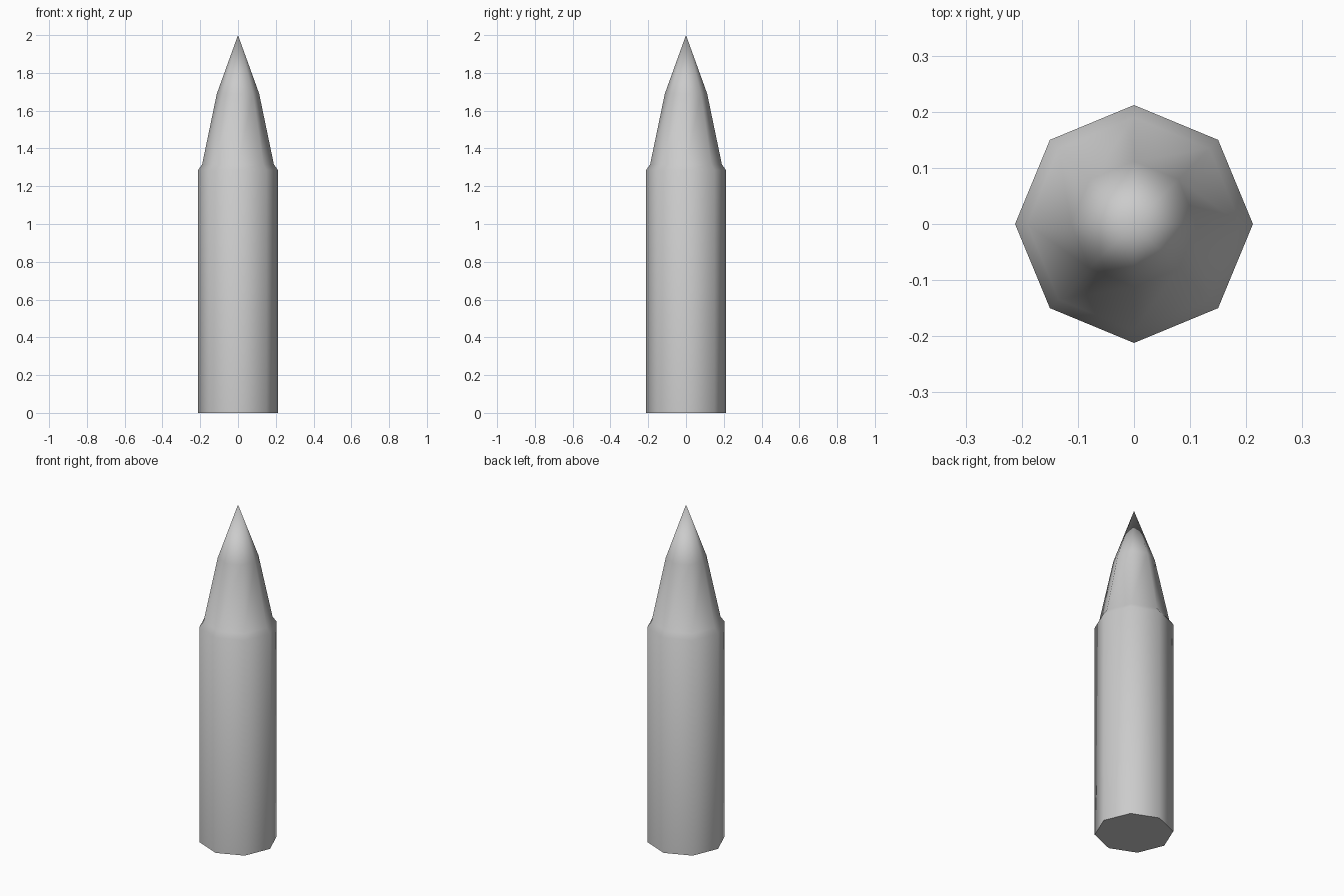
import bpy, bmesh, math

if "Cube" in bpy.data.objects:
    bpy.data.objects.remove(bpy.data.objects["Cube"])

SIDES = 8
# Profile as (radius, height): straight case, small shoulder, two-step nose
PROFILE = [(0.212, 0.0), (0.212, 1.285), (0.19, 1.315), (0.112, 1.69)]
TIP_Z = 2.0

bm = bmesh.new()

# Stacked octagonal rings
rings = []
for r, z in PROFILE:
    rings.append([bm.verts.new((r * math.cos(2 * math.pi * i / SIDES),
                                r * math.sin(2 * math.pi * i / SIDES), z))
                  for i in range(SIDES)])

# Side walls
for low, high in zip(rings, rings[1:]):
    for i in range(SIDES):
        j = (i + 1) % SIDES
        bm.faces.new((low[i], low[j], high[j], high[i]))

# Pointed tip
tip = bm.verts.new((0, 0, TIP_Z))
for i in range(SIDES):
    bm.faces.new((rings[-1][i], rings[-1][(i + 1) % SIDES], tip))

# Flat base
bm.faces.new(rings[0][::-1])

mesh = bpy.data.meshes.new("cartridge")
bm.to_mesh(mesh)
bm.free()
cartridge = bpy.data.objects.new("cartridge", mesh)
bpy.context.collection.objects.link(cartridge)

# Smooth sides, sharp base edge
bpy.context.view_layer.objects.active = cartridge
cartridge.select_set(True)
bpy.ops.object.shade_smooth_by_angle(angle=math.radians(60))
